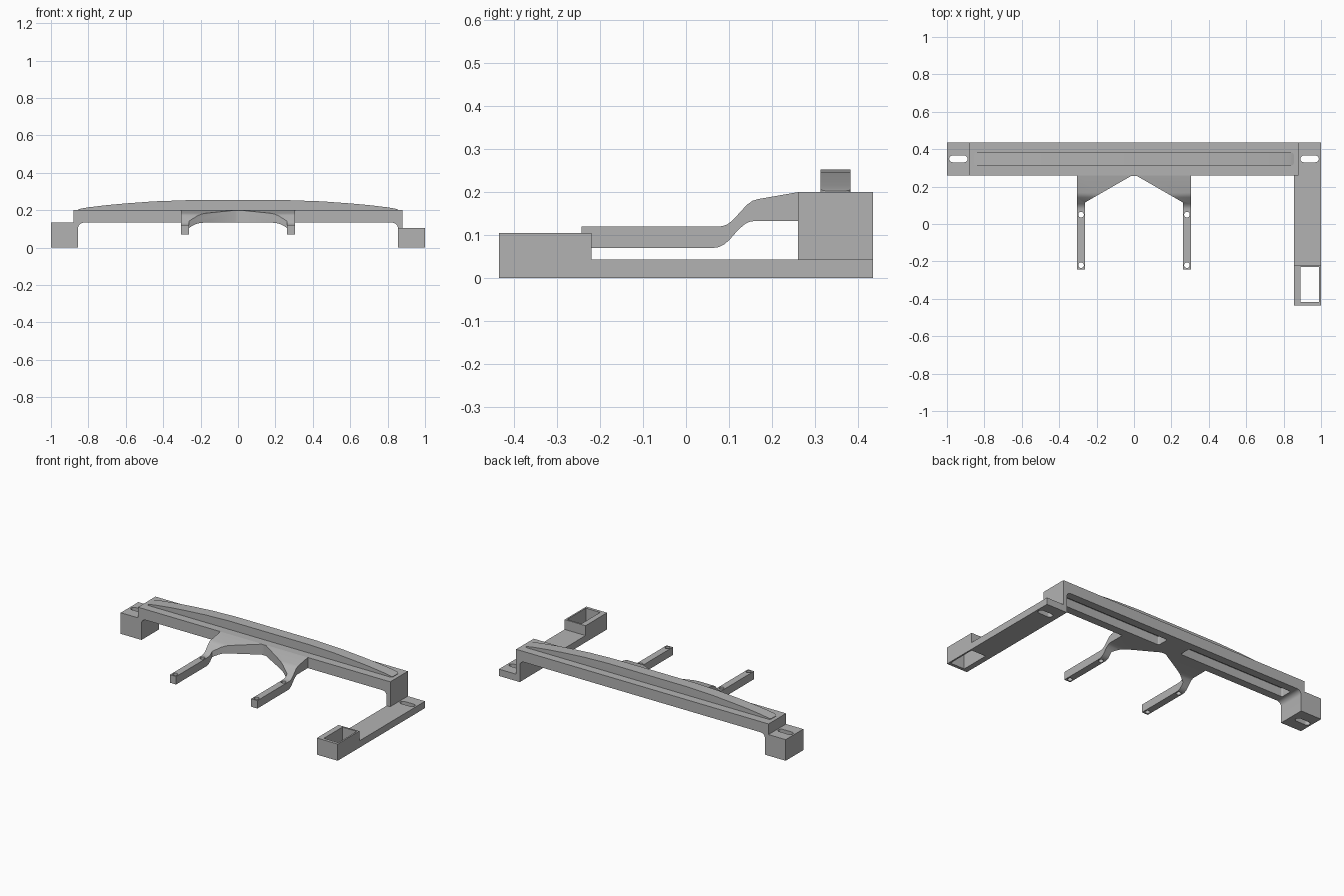
import bpy, bmesh, math
from mathutils import Vector

old = bpy.data.objects.get("Cube")
if old:
    bpy.data.objects.remove(old, do_unlink=True)

grey = bpy.data.materials.new("plain_grey")
grey.use_nodes = True
colour = (0.45, 0.45, 0.45, 1)
grey.diffuse_color = colour
grey.node_tree.nodes["Principled BSDF"].inputs["Base Color"].default_value = colour


def extrude(name, outline, axis, low, high):
    """Solid from a 2D outline, pushed along one axis from low to high."""
    place = {"x": lambda a, b, t: (t, a, b),
             "y": lambda a, b, t: (a, t, b),
             "z": lambda a, b, t: (a, b, t)}[axis]
    bm = bmesh.new()
    face = bm.faces.new([bm.verts.new(place(a, b, low)) for a, b in outline])
    moved = bmesh.ops.extrude_face_region(bm, geom=[face])["geom"]
    bmesh.ops.translate(bm, vec=Vector(place(0, 0, high - low)),
                        verts=[g for g in moved if isinstance(g, bmesh.types.BMVert)])
    bmesh.ops.recalc_face_normals(bm, faces=bm.faces)
    mesh = bpy.data.meshes.new(name)
    bm.to_mesh(mesh)
    bm.free()
    mesh.materials.append(grey)
    obj = bpy.data.objects.new(name, mesh)
    bpy.context.collection.objects.link(obj)
    return obj


def combine(obj, tool, operation="DIFFERENCE"):
    mod = obj.modifiers.new("cut", "BOOLEAN")
    mod.operation, mod.object, mod.solver = operation, tool, "EXACT"
    bpy.context.view_layer.objects.active = obj
    bpy.ops.object.modifier_apply(modifier=mod.name)
    bpy.data.objects.remove(tool, do_unlink=True)


def rounded(cx, cy, w, h, r, steps=8):
    """Rounded rectangle outline; a slot or circle when r is half the size."""
    pts = []
    for q, (sx, sy) in enumerate([(1, 1), (-1, 1), (-1, -1), (1, -1)]):
        for i in range(steps + 1):
            a = (q + i / steps) * math.pi / 2
            p = (cx + sx * (w / 2 - r) + r * math.cos(a),
                 cy + sy * (h / 2 - r) + r * math.sin(a))
            if not pts or math.dist(p, pts[-1]) > 1e-5:
                pts.append(p)
    if math.dist(pts[0], pts[-1]) < 1e-5:
        pts.pop()
    return pts


def smooth(obj):
    bpy.ops.object.select_all(action="DESELECT")
    obj.select_set(True)
    bpy.context.view_layer.objects.active = obj
    bpy.ops.object.shade_smooth_by_angle(angle=math.radians(30))


BACK, FRONT = 0.435, 0.26
TOP, UNDER = 0.2, 0.133

# Main beam with both feet and filleted inner corners
fillet = [(0.855 - 0.03 * (1 - math.cos(a)), UNDER - 0.03 * (1 - math.sin(a)))
          for a in [i * math.pi / 12 for i in range(7)]]
outline = [(-1, 0), (-0.855, 0)] + [(-x, z) for x, z in fillet]
outline += fillet[::-1] + [(0.855, 0), (1, 0), (1, 0.043), (0.88, 0.043),
                           (0.88, TOP), (-0.88, TOP), (-0.88, UNDER), (-1, UNDER)]
beam = extrude("beam", outline, "y", FRONT, BACK)
for side in (-1, 1):
    combine(beam, extrude("slot", rounded(side * 0.939, 0.348, 0.098, 0.036, 0.018),
                          "z", -0.1, 0.16))
    # Long pocket in the underside
    combine(beam, extrude("pocket", rounded(side * 0.45, 0.348, 0.74, 0.075, 0.008),
                          "z", 0.1, 0.187))
smooth(beam)

# Arched ridge on top
half = [(0.855, 0.203), (0.84, 0.208), (0.8, 0.215), (0.7, 0.227), (0.6, 0.236),
        (0.45, 0.247), (0.28, 0.253)]
arch = [(-0.9, TOP), (0.9, TOP), (0.9, 0.203)] + half
arch += [(-x, z) for x, z in reversed(half)] + [(-0.9, 0.203)]
ridge = extrude("top_ridge", rounded(0, 0.348, 1.71, 0.07, 0.015), "z", 0.19, 0.3)
combine(ridge, extrude("arch", arch, "y", 0.2, 0.5), "INTERSECT")
smooth(ridge)

# Forked bracket: swept side profile trimmed to a V-shaped plan
profile = [(-0.243, 0.07), (0.06, 0.07), (0.075, 0.072), (0.088, 0.078), (0.1, 0.088),
           (0.122, 0.113), (0.136, 0.125), (0.147, 0.131), (0.16, UNDER),
           (FRONT, UNDER), (FRONT, TOP), (0.168, 0.184), (0.155, 0.18), (0.142, 0.171),
           (0.108, 0.134), (0.096, 0.125), (0.085, 0.121), (0.07, 0.12), (-0.243, 0.12)]
bracket = extrude("fork_bracket", profile, "x", -0.305, 0.305)
gap = [(-0.262, -0.4), (0.262, -0.4), (0.262, 0.115), (0.015, 0.257),
       (-0.015, 0.257), (-0.262, 0.115)]
combine(bracket, extrude("gap", gap, "z", -0.1, 0.4))
for side in (-1, 1):
    for y in (0.05, -0.22):
        combine(bracket, extrude("hole", rounded(side * 0.283, y, 0.03, 0.03, 0.015),
                                 "z", -0.1, 0.4))
smooth(bracket)

# Side arm ending in an open box
step = [(-BACK, 0), (FRONT, 0), (FRONT, 0.043), (-0.22, 0.043), (-0.22, 0.105), (-BACK, 0.105)]
arm = extrude("side_arm", step, "x", 0.855, 1)
combine(arm, extrude("opening", [(0.89, -0.416), (0.99, -0.416), (0.99, -0.231), (0.89, -0.231)],
                     "z", -0.1, 0.3))
